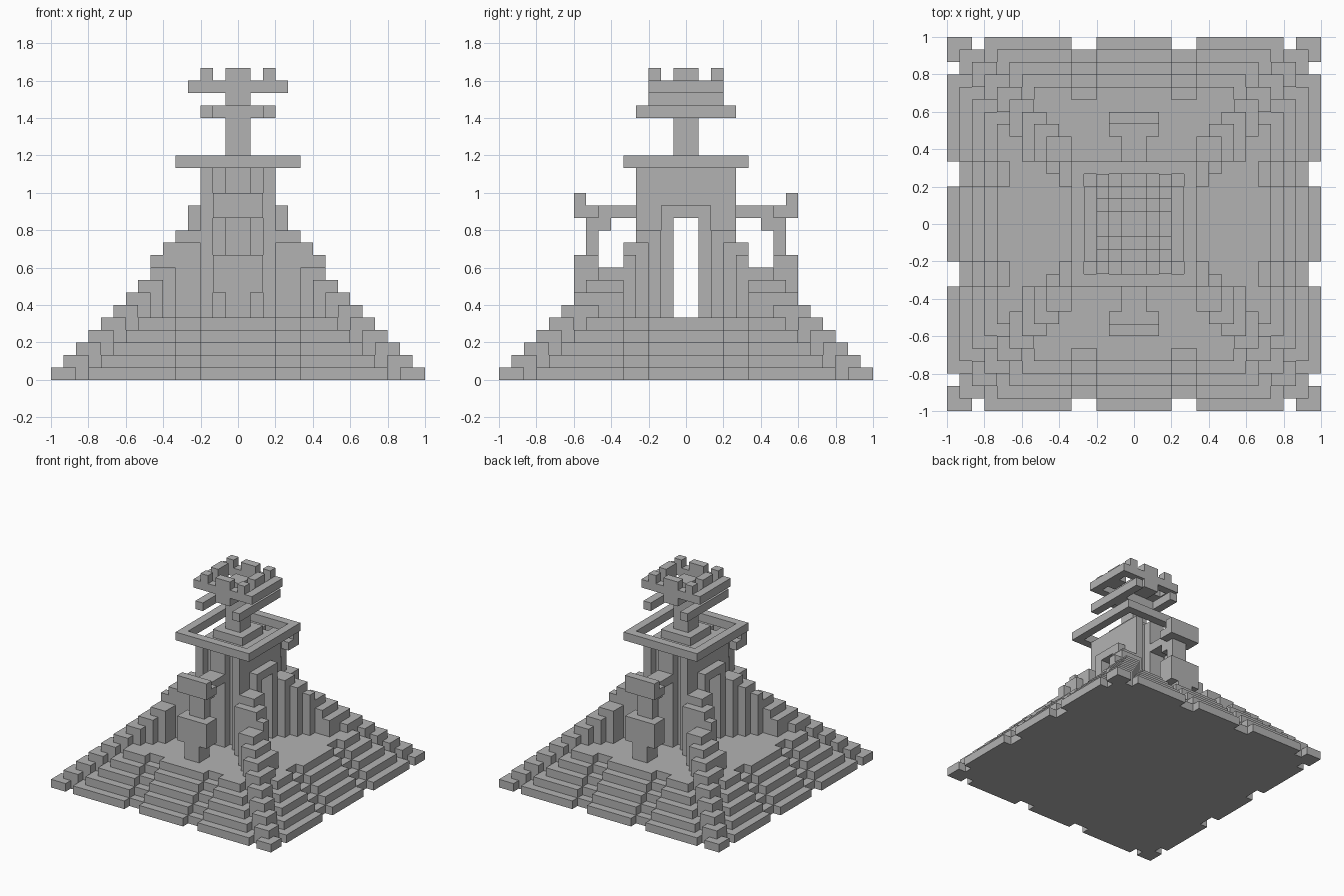
import bpy, bmesh
from mathutils import Vector

cube = bpy.data.objects.get("Cube")
if cube:
    bpy.data.objects.remove(cube, do_unlink=True)

U = 1 / 15  # size of one stone block
stone = bpy.data.materials.new("grey stone")
stone.use_nodes = True
stone.diffuse_color = (0.45, 0.45, 0.45, 1)
stone.node_tree.nodes["Principled BSDF"].inputs["Base Color"].default_value = (0.45, 0.45, 0.45, 1)

parts = {}     # part name -> set of block cells
filled = set()


def box(part, x0, x1, y0, y1, z0, z1):
    """Fill a box of blocks that no earlier part has taken."""
    for x in range(x0, x1):
        for y in range(y0, y1):
            for z in range(z0, z1):
                if (x, y, z) not in filled:
                    filled.add((x, y, z))
                    parts.setdefault(part, set()).add((x, y, z))


def mid(part, hx, hy, z0, z1):
    """Box centred on the axis."""
    box(part, -hx, hx, -hy, hy, z0, z1)


def quad(part, x0, x1, y0, y1, z0, z1):
    """Box mirrored into all four quadrants."""
    for xa, xb in ((x0, x1), (-x1, -x0)):
        for ya, yb in ((y0, y1), (-y1, -y0)):
            box(part, xa, xb, ya, yb, z0, z1)


def build(name, cells):
    """Make one mesh from the exposed sides of the cells."""
    bm = bmesh.new()
    for c in cells:
        for axis in range(3):
            for side in (0, 1):
                n = list(c)
                n[axis] += 1 if side else -1
                if tuple(n) in filled:
                    continue
                a, b = (axis + 1) % 3, (axis + 2) % 3
                loop = []
                for da, db in ((0, 0), (1, 0), (1, 1), (0, 1)):
                    p = list(c)
                    p[axis] += side
                    p[a] += da
                    p[b] += db
                    loop.append(bm.verts.new(Vector(p) * U))
                bm.faces.new(loop if side else loop[::-1])
    bmesh.ops.remove_doubles(bm, verts=bm.verts, dist=U / 50)
    bmesh.ops.dissolve_limit(bm, angle_limit=0.01, verts=bm.verts, edges=bm.edges)
    mesh = bpy.data.meshes.new(name)
    bm.to_mesh(mesh)
    bm.free()
    mesh.materials.append(stone)
    bpy.context.collection.objects.link(bpy.data.objects.new(name, mesh))


# Stepped base: each course has slots in its outer row of blocks
for k in range(5):
    h = 15 - k
    mid("stepped_base", h - 1, h - 1, k, k + 1)
    quad("stepped_base", 0, 3, h - 1, h, k, k + 1)
    quad("stepped_base", h - 1, h, 0, 3, k, k + 1)
    quad("stepped_base", 5, h - 3, h - 1, h, k, k + 1)
    quad("stepped_base", h - 1, h, 5, h - 3, k, k + 1)
    quad("stepped_base", h - 2, h, h - 1, h, k, k + 1)
    quad("stepped_base", h - 1, h, h - 2, h, k, k + 1)

# Stepped corner ridges climbing to the tower
for x0, x1, y0, y1, top in (
        (9, 10, 7, 10, 6), (8, 10, 9, 10, 6), (8, 9, 5, 9, 7), (7, 9, 8, 9, 7),
        (7, 8, 5, 8, 8), (6, 8, 7, 8, 8), (5, 7, 5, 7, 9), (6, 7, 4, 5, 10),
        (3, 6, 4, 5, 11), (5, 6, 3, 5, 11), (3, 5, 2, 4, 12)):
    quad("corner_ridges", x0, x1, y0, y1, 5, top)

# Tower with a passage running through it from side to side
quad("tower", 2, 3, 2, 4, 5, 17)
quad("tower", 1, 2, 1, 3, 5, 16)
quad("tower", 2, 3, 1, 2, 5, 16)
quad("tower", 0, 1, 1, 4, 5, 17)
quad("tower", 0, 3, 0, 1, 13, 17)
mid("tower", 3, 3, 16, 17)

# Doorway frames on both sides
quad("door_frames", 3, 4, 1, 2, 5, 14)
quad("door_frames", 3, 4, 0, 2, 13, 14)

# Statues at front and back, tied to the tower by a beam
quad("statues", 0, 1, 7, 9, 5, 7)
quad("statues", 0, 2, 7, 9, 7, 10)
quad("statues", 0, 1, 7, 8, 10, 13)
quad("statues", 0, 1, 6, 7, 12, 13)
quad("statues", 0, 2, 7, 9, 13, 14)
quad("statues", 0, 2, 8, 9, 14, 15)
quad("statues", 0, 1, 4, 7, 13, 14)

# Open gallery ring round the tower top
quad("gallery_ring", 4, 5, 0, 5, 17, 18)
quad("gallery_ring", 0, 4, 4, 5, 17, 18)
mid("tower_cap", 2, 2, 17, 18)

# Spire with side bars
mid("spire", 1, 1, 18, 22)
mid("spire", 3, 1, 21, 22)
quad("side_bars", 2, 3, 0, 4, 21, 22)
mid("spire", 1, 3, 22, 23)
mid("spire", 1, 1, 23, 24)

# Crown ring with battlements
quad("crown", 3, 4, 0, 3, 23, 24)
quad("crown", 0, 3, 2, 3, 23, 24)
quad("crown", 2, 3, 0, 1, 23, 25)
quad("battlements", 0, 1, 2, 3, 24, 25)
quad("battlements", 2, 3, 2, 3, 24, 25)

for part_name, part_cells in parts.items():
    build(part_name, part_cells)
